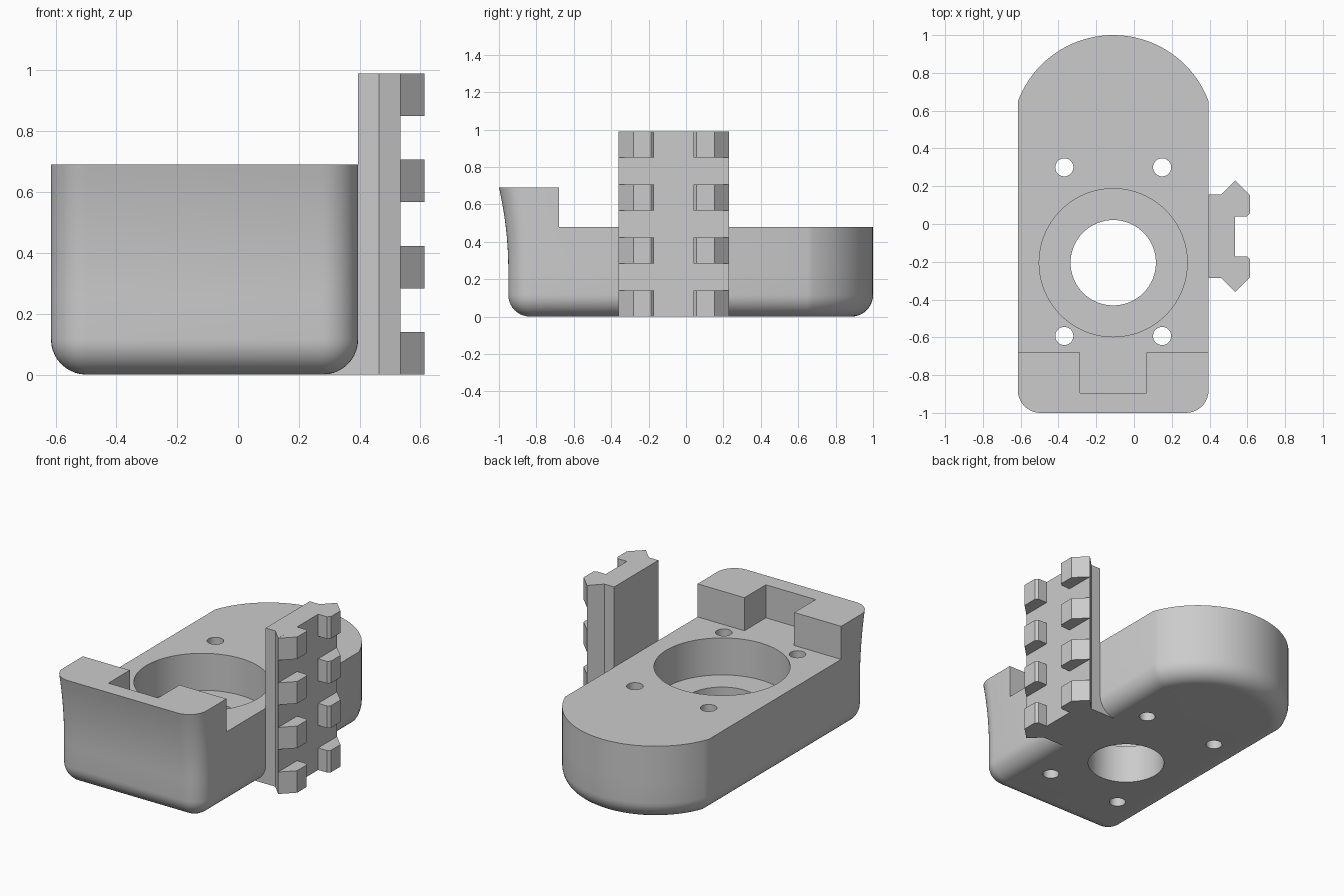
import bpy, bmesh
from math import sin, cos, pi, acos

cube = bpy.data.objects.get("Cube")
if cube:
    bpy.data.objects.remove(cube, do_unlink=True)

grey = bpy.data.materials.new("plain grey")
grey.use_nodes = True
grey.diffuse_color = (0.6, 0.6, 0.6, 1)
grey.node_tree.nodes["Principled BSDF"].inputs["Base Color"].default_value = (0.6, 0.6, 0.6, 1)

CX, HALF = -0.11, 0.505          # body centre line and half width
BACK_R, BACK_Y = 0.539, 0.461    # rounded back end
CORNER, FILLET = 0.12, 0.116
DECK, LIP = 0.48, 0.69
RAIL_Y, RAIL_TOP = -0.065, 0.99


def loft(name, rings):
    """Skin a stack of equal rings and cap both ends."""
    bm = bmesh.new()
    loops = [[bm.verts.new(p) for p in ring] for ring in rings]
    n = len(loops[0])
    for a, b in zip(loops, loops[1:]):
        for i in range(n):
            j = (i + 1) % n
            bm.faces.new((a[i], a[j], b[j], b[i]))
    bm.faces.new(loops[0][::-1])
    bm.faces.new(loops[-1])
    bmesh.ops.recalc_face_normals(bm, faces=bm.faces)
    mesh = bpy.data.meshes.new(name)
    bm.to_mesh(mesh)
    bm.free()
    mesh.materials.append(grey)
    ob = bpy.data.objects.new(name, mesh)
    bpy.context.collection.objects.link(ob)
    return ob


def prism(name, pts, z0, z1):
    return loft(name, [[(x, y, z) for x, y in pts] for z in (z0, z1)])


def arc(x, y, r, a0, a1, steps):
    return [(x + r * cos(a0 + (a1 - a0) * i / steps),
             y + r * sin(a0 + (a1 - a0) * i / steps)) for i in range(steps + 1)]


def circle(x, y, r, steps=64):
    return arc(x, y, r, 0, 2 * pi, steps)[:-1]


def outline(inset, front, z):
    """Body plan: arched back, straight sides, rounded front corners."""
    w, r, c = HALF - inset, BACK_R - inset, CORNER - inset
    a = acos(w / r)
    y = front + inset + c
    pts = arc(CX, BACK_Y, r, a, pi - a, 40)
    pts += arc(CX - w + c, y, c, pi, 1.5 * pi, 10)
    pts += arc(CX + w - c, y, c, 1.5 * pi, 2 * pi, 10)
    return [(px, py, z) for px, py in pts]


# Body: filleted underside, straight walls, front flaring outward to the lip
rings = []
for i in range(11):
    t = i / 10 * pi / 2
    rings.append(outline(FILLET * (1 - sin(t)), -0.95, FILLET * (1 - cos(t))))
for i in range(11):
    t = i / 10
    rings.append(outline(0, -0.95 - 0.05 * t * t, 0.25 + (LIP - 0.25) * t))
body = loft("body", rings)

# Cutters: space above the deck with the lip notch, motor pocket, and holes
deck_plan = [(-1, 1.5), (-1, -0.68), (-0.285, -0.68), (-0.285, -0.895),
             (0.065, -0.895), (0.065, -0.68), (1, -0.68), (1, 1.5)]
cutters = [prism("deck_cutter", deck_plan, DECK, 1),
           prism("pocket_cutter", circle(CX, -0.205, 0.392, 96), 0.245, 0.6),
           prism("bore_cutter", circle(CX, -0.205, 0.226), -0.1, 0.4)]
for sx in (-1, 1):
    for y in (0.3, -0.593):
        cutters.append(prism("screw_cutter", circle(CX + sx * 0.259, y, 0.048, 32), -0.1, 0.8))

bpy.context.view_layer.objects.active = body
for cutter in cutters:
    cutter.hide_render = True
    mod = body.modifiers.new("cut", 'BOOLEAN')
    mod.operation = 'DIFFERENCE'
    mod.solver = 'EXACT'
    mod.object = cutter
    bpy.ops.object.modifier_apply(modifier=mod.name)
    bpy.data.objects.remove(cutter, do_unlink=True)

bpy.ops.object.select_all(action='DESELECT')
body.select_set(True)
bpy.ops.object.shade_smooth_by_angle(angle=0.56)

# Accessory rail: full height base and a foot under the body's rounded edge
half = [(0.395, 0.222), (0.463, 0.222), (0.535, 0.295), (0.535, 0.1)]
base = [(x, RAIL_Y + y) for x, y in half]
base += [(x, RAIL_Y - y) for x, y in reversed(half)]
prism("rail_base", base, 0, RAIL_TOP)
prism("rail_foot", [(0.27, RAIL_Y - 0.222), (0.395, RAIL_Y - 0.222),
                    (0.395, RAIL_Y + 0.222), (0.27, RAIL_Y + 0.222)], 0, 0.2)

# Four pairs of hooked rail teeth
tooth = [(0.535, 0.295), (0.614, 0.217), (0.614, 0.122), (0.598, 0.106), (0.535, 0.106)]
for i in range(4):
    z = i * 0.2833
    for side, s in (("left", 1), ("right", -1)):
        prism(f"rail_tooth_{side}_{i + 1}", [(x, RAIL_Y + s * y) for x, y in tooth], z, z + 0.14)
